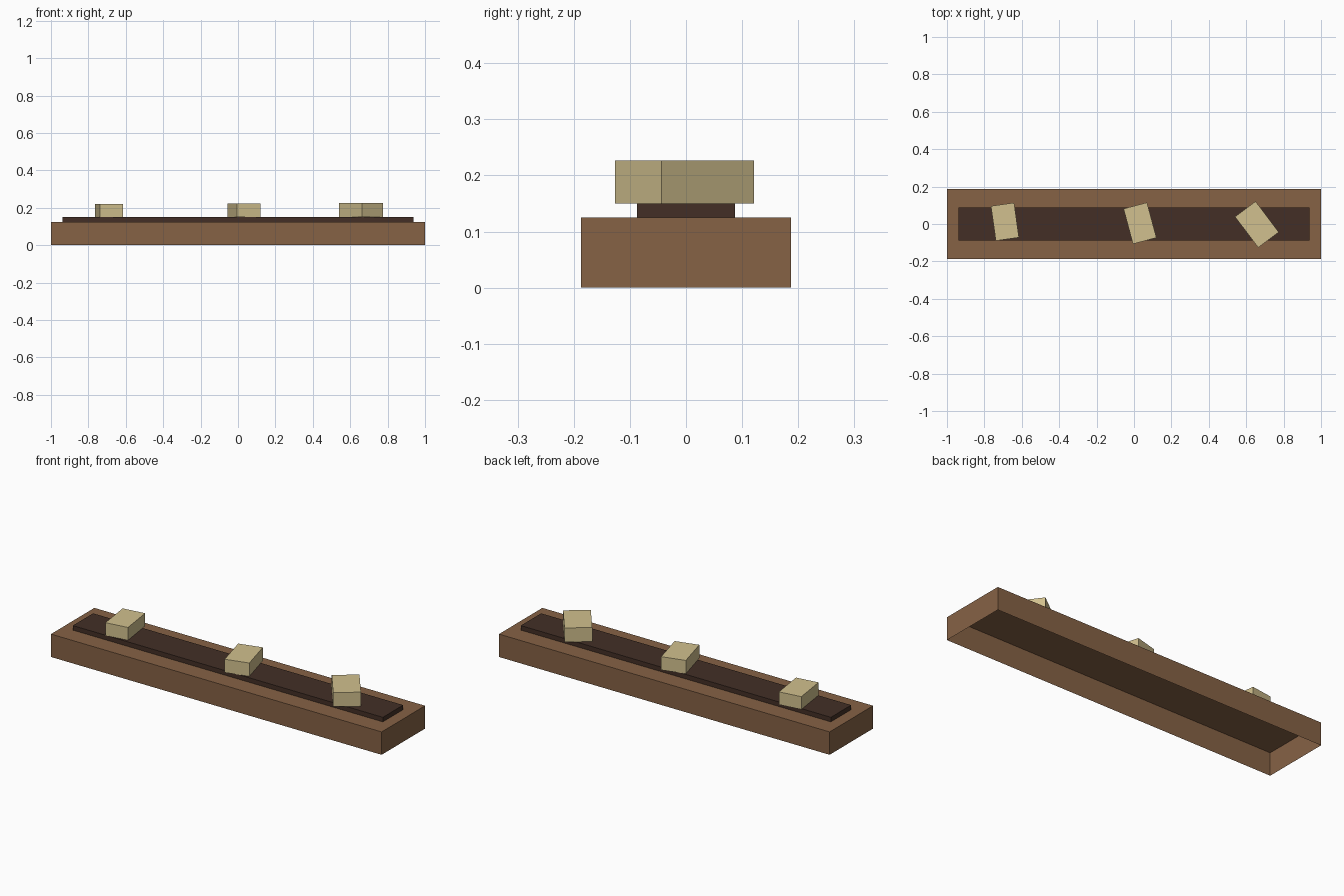
import bpy
import bmesh
from math import radians

cube = bpy.data.objects.get("Cube")
if cube:
    bpy.data.objects.remove(cube, do_unlink=True)


def make_material(name, srgb):
    # Convert display colour to linear
    linear = [((c / 255 + 0.055) / 1.055) ** 2.4 for c in srgb]
    mat = bpy.data.materials.new(name)
    mat.use_nodes = True
    mat.diffuse_color = (*linear, 1)
    shader = mat.node_tree.nodes["Principled BSDF"]
    shader.inputs["Base Color"].default_value = (*linear, 1)
    shader.inputs["Roughness"].default_value = 0.9
    return mat


def open_box(name, size, location, mat, turn=0):
    """Box with no underside, resting on the height given by location."""
    bm = bmesh.new()
    bmesh.ops.create_cube(bm, size=1)
    bmesh.ops.translate(bm, verts=bm.verts, vec=(0, 0, 0.5))
    bmesh.ops.scale(bm, verts=bm.verts, vec=size)
    bm.normal_update()
    underside = [f for f in bm.faces if f.normal.z < -0.5]
    bmesh.ops.delete(bm, geom=underside, context="FACES_ONLY")
    mesh = bpy.data.meshes.new(name)
    bm.to_mesh(mesh)
    bm.free()
    mesh.materials.append(mat)
    obj = bpy.data.objects.new(name, mesh)
    obj.location = location
    obj.rotation_euler.z = radians(turn)
    bpy.context.collection.objects.link(obj)
    return obj


wood = make_material("brown wood", (134, 98, 69))
soil = make_material("dark soil", (67, 47, 38))
straw = make_material("pale straw", (209, 192, 142))

# Trough body and the raised strip along its top
open_box("trough_body", (2, 0.375, 0.125), (0, 0, 0), wood)
open_box("soil_strip", (1.875, 0.175, 0.025), (0, 0, 0.125), soil)

# Turned blocks: name, x, y, turn, scale
blocks = [
    ("right_block", -0.69, 0.012, 8, 1.0),
    ("middle_block", 0.032, 0.004, 15, 1.04),
    ("left_block", 0.657, -0.0025, 37, 1.1),
]
for name, x, y, turn, s in blocks:
    open_box(name, (0.125 * s, 0.1875 * s, 0.07 * s), (x, y, 0.15), straw, turn)
